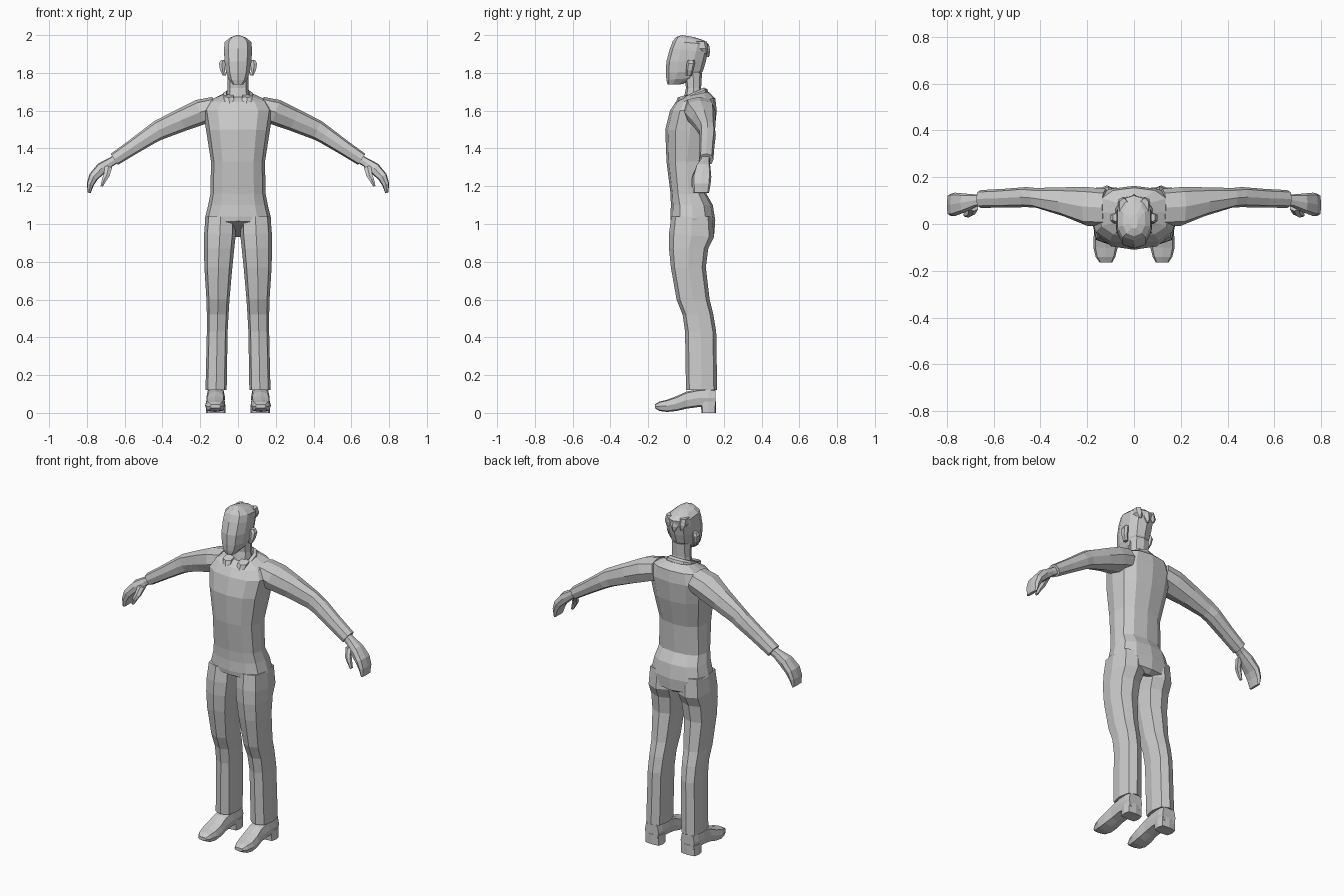
import bpy, bmesh, math
from mathutils import Vector

mat = bpy.data.materials.new("plain grey")
mat.diffuse_color = (0.6, 0.6, 0.6, 1)


def loft(name, rings, sides=8, power=0.8, mirror=False, turn=0.0):
    """Skin rings given as (centre, u, v); superellipse section, capped ends."""
    bm = bmesh.new()
    loops = []
    for c, u, v in rings:
        loop = []
        for i in range(sides):
            a = 2 * math.pi * (i + turn) / sides - math.pi / 2
            p, q = math.cos(a), math.sin(a)
            p = math.copysign(abs(p) ** power, p) if abs(p) > 1e-6 else 0
            q = math.copysign(abs(q) ** power, q) if abs(q) > 1e-6 else 0
            loop.append(bm.verts.new(Vector(c) + Vector(u) * p + Vector(v) * q))
        loops.append(loop)
    for a, b in zip(loops, loops[1:]):
        for i in range(sides):
            j = (i + 1) % sides
            bm.faces.new((a[i], a[j], b[j], b[i]))
    bm.faces.new(loops[0][::-1])
    bm.faces.new(loops[-1])
    bmesh.ops.recalc_face_normals(bm, faces=bm.faces)
    me = bpy.data.meshes.new(name)
    bm.to_mesh(me)
    bm.free()
    me.materials.append(mat)
    ob = bpy.data.objects.new(name, me)
    bpy.context.collection.objects.link(ob)
    if mirror:
        ob.modifiers.new("mirror", 'MIRROR').use_mirror_merge = False
    return ob


def level(x0, x1, y0, y1, z0, z1=None):
    """Ring around the z axis; z0 at the front, z1 at the back."""
    z1 = z0 if z1 is None else z1
    return (((x0 + x1) / 2, (y0 + y1) / 2, (z0 + z1) / 2),
            ((x1 - x0) / 2, 0, 0), (0, (y1 - y0) / 2, (z1 - z0) / 2))


def tube(points):
    """Rings along a path in the xz plane: (x, y, z, half height, half depth)."""
    out = []
    for i, (x, y, z, h, d) in enumerate(points):
        a, b = points[max(i - 1, 0)], points[min(i + 1, len(points) - 1)]
        t = Vector((b[0] - a[0], 0, b[2] - a[2])).normalized()
        out.append(((x, y, z), Vector((-t.z, 0, t.x)) * h, (0, d, 0)))
    return out


# Torso: half width, front y, back y, front z, back z
body = [(.10, -.055, .12, 1.0, .93), (.165, -.08, .15, 1.015, .95),
        (.175, -.083, .155, 1.04, 1.02), (.158, -.08, .142, 1.10, 1.10),
        (.146, -.082, .108, 1.16, 1.16), (.143, -.103, .115, 1.33, 1.33),
        (.168, -.11, .15, 1.50, 1.48), (.185, -.085, .163, 1.60, 1.60),
        (.155, -.055, .155, 1.645, 1.665), (.08, -.02, .12, 1.67, 1.70)]
loft("torso", [level(-w, w, a, b, z, y) for w, a, b, z, y in body], 12)

# Trouser legs
loft("trouser_leg", [level(*r) for r in (
    (.012, .172, -.078, .14, 1.04), (.012, .18, -.09, .148, .95, .93),
    (.02, .18, -.09, .118, .87), (.03, .178, -.08, .105, .77),
    (.045, .167, -.05, .125, .60), (.05, .165, -.018, .145, .52),
    (.055, .165, -.005, .16, .43), (.06, .172, 0, .165, .12))], 8, .7, True)

# Sleeves
loft("sleeve", tube([(.12, .07, 1.615, .06, .08), (.2, .075, 1.592, .068, .083),
                     (.3, .095, 1.55, .061, .062), (.42, .112, 1.497, .053, .042),
                     (.46, .115, 1.472, .048, .043), (.56, .11, 1.405, .04, .04),
                     (.655, .107, 1.342, .035, .038)]), 8, .75, True)

# Hands with curled fingers and thumbs
loft("hand", tube([(.63, .107, 1.353, .022, .024), (.675, .1, 1.327, .024, .026),
                   (.722, .09, 1.295, .031, .04), (.765, .084, 1.25, .026, .05),
                   (.782, .082, 1.21, .019, .048), (.788, .08, 1.165, .008, .042)]),
     8, .6, True)
loft("thumb", tube([(.685, .075, 1.305, .022, .02), (.695, .05, 1.26, .018, .016),
                    (.708, .042, 1.235, .014, .014), (.722, .04, 1.2, .007, .01)]),
     6, .8, True)

# Shoes: rings from heel to toe (y, half width, bottom, top), x centre
shoe = [(.155, .045, .03, .125, .118), (.12, .05, .03, .13, .118),
        (.06, .05, .03, .125, .118), (0, .047, .022, .112, .118),
        (-.05, .052, .01, .088, .12), (-.1, .052, .005, .07, .122),
        (-.14, .042, .01, .06, .122), (-.165, .027, .025, .045, .12)]
loft("shoe", [((x, y, (b + t) / 2), (w, 0, 0), (0, 0, (t - b) / 2))
              for y, w, b, t, x in shoe], 8, .55, True)
loft("shoe_heel", [level(.066, .17, .082, .158, 0), level(.068, .168, .078, .158, .06)],
     8, .45, True)

# Neck and tilted collar
loft("neck", [level(-.062, .062, -.015, .1, 1.65), level(-.055, .055, 0, .08, 1.72),
              level(-.055, .055, -.01, .085, 1.80)], 8)
loft("collar", [level(-.088, .088, -.05, .122, 1.63, 1.685),
                level(-.08, .08, -.045, .112, 1.652, 1.715),
                level(-.064, .064, -.025, .095, 1.665, 1.722),
                level(-.055, .055, -.01, .085, 1.65, 1.70)], 10)
loft("collar_tip", [level(.012, .066, -.062, -.03, 1.615),
                    level(.02, .08, -.045, .01, 1.67, 1.685)], 6, .8, True)

# Head
loft("head", [level(*r) for r in (
    (-.028, .028, -.098, -.02, 1.738, 1.74), (-.052, .052, -.104, .06, 1.762, 1.775),
    (-.066, .066, -.106, .09, 1.80, 1.81), (-.074, .074, -.104, .105, 1.86, 1.86),
    (-.077, .077, -.085, .115, 1.93, 1.91), (-.074, .074, -.07, .122, 1.968, 1.95),
    (-.048, .048, -.052, .095, 1.99, 1.972), (-.016, .016, -.02, .04, 2.0, 1.99))], 10, .8)
loft("ear", [level(.062, .082, .0, .03, 1.785), level(.068, .097, .0, .04, 1.815),
             level(.068, .103, .004, .048, 1.85), level(.066, .092, .01, .045, 1.868)],
     6, .8, True)

# Ragged hair locks at the back of the head
for i, (x, z) in enumerate(((-.045, 1.9), (0, 1.885), (.045, 1.9))):
    loft("hair_lock_%d" % (i + 1), [level(x - .006, x + .006, .105, .122 - abs(x) / 4, z),
                                    level(x - .025, x + .025, .06, .128 - abs(x) / 4, z + .03),
                                    level(x - .02, x + .02, .04, .122 - abs(x) / 4, z + .065)], 6)
